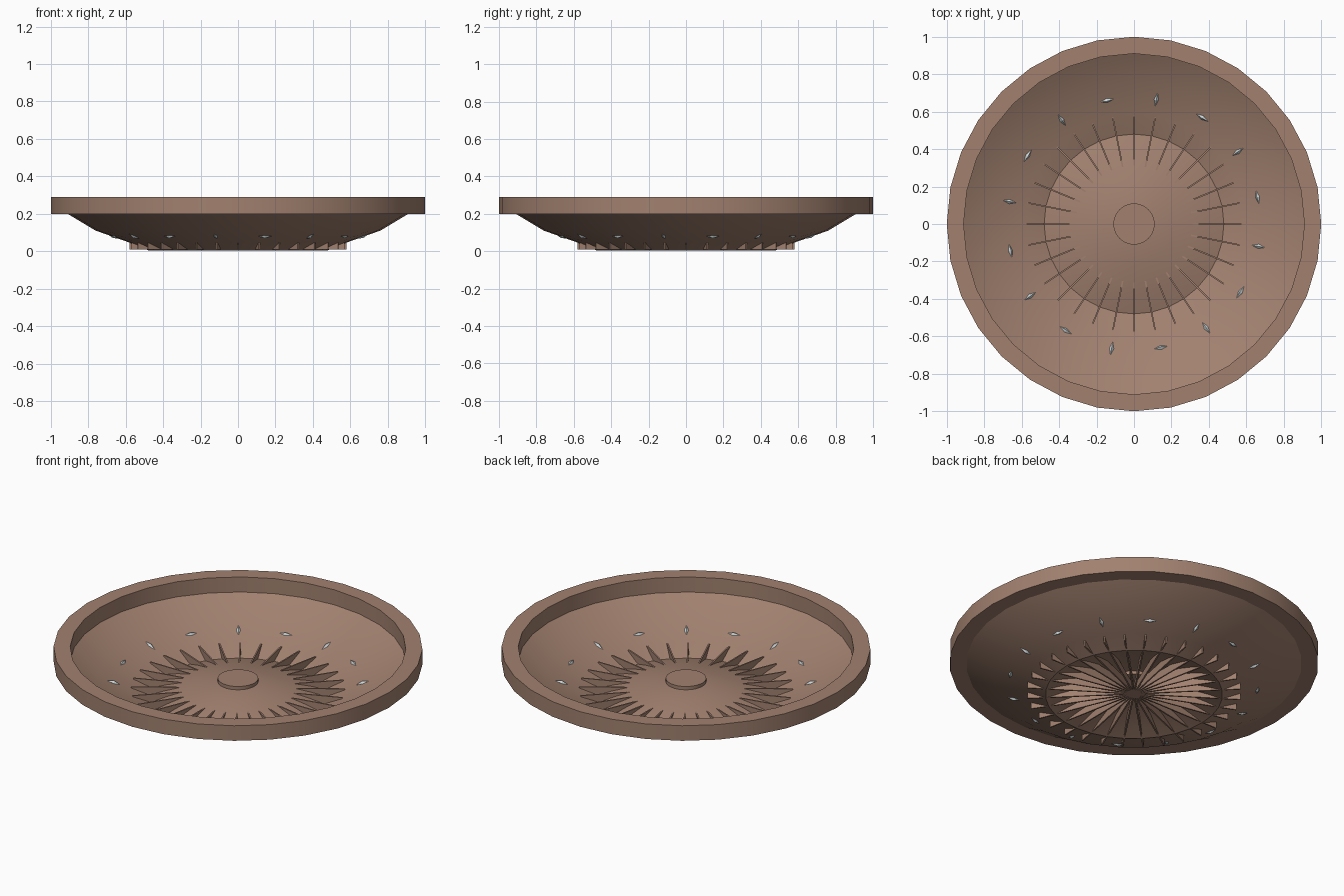
import bpy, bmesh, math
from mathutils import Matrix, Vector

cube = bpy.data.objects.get("Cube")
if cube:
    bpy.data.objects.remove(cube, do_unlink=True)

SIDES = 32


def make_material(name, color):
    mat = bpy.data.materials.new(name)
    mat.use_nodes = True
    mat.diffuse_color = color
    mat.node_tree.nodes["Principled BSDF"].inputs["Base Color"].default_value = color
    return mat


brown = make_material("clay brown", (0.36, 0.22, 0.16, 1))
silver = make_material("pale silver", (0.62, 0.68, 0.69, 1))


def add_object(name, bm, mat, smooth_angle=None):
    mesh = bpy.data.meshes.new(name)
    bm.to_mesh(mesh)
    bm.free()
    obj = bpy.data.objects.new(name, mesh)
    bpy.context.collection.objects.link(obj)
    mesh.materials.append(mat)
    if smooth_angle:
        bpy.ops.object.select_all(action="DESELECT")
        obj.select_set(True)
        bpy.context.view_layer.objects.active = obj
        bpy.ops.object.shade_smooth_by_angle(angle=math.radians(smooth_angle))
    return obj


def lathe(name, profile, mat, closed=False, smooth_angle=30):
    """Spin an (r, z) profile around the z axis."""
    bm = bmesh.new()
    verts = [bm.verts.new((r, 0, z)) for r, z in profile]
    pairs = list(zip(verts, verts[1:]))
    if closed:
        pairs.append((verts[-1], verts[0]))
    edges = [bm.edges.new(p) for p in pairs]
    bmesh.ops.spin(bm, geom=verts + edges, cent=(0, 0, 0), axis=(0, 0, 1),
                   angle=math.tau, steps=SIDES, use_merge=True)
    bmesh.ops.remove_doubles(bm, verts=bm.verts, dist=0.0005)
    bmesh.ops.recalc_face_normals(bm, faces=bm.faces)
    if not closed and sum(f.normal.z for f in bm.faces) < 0:
        bmesh.ops.reverse_faces(bm, faces=bm.faces)
    return add_object(name, bm, mat, smooth_angle)


# Heavy raised rim
lathe("rim", [(1, 0.2), (1, 0.29), (0.91, 0.29), (0.91, 0.2)], brown, closed=True)

# Thin sloping bowl, and the raised dome in its middle
lathe("bowl", [(0.91, 0.2), (0.76, 0.11), (0.59, 0.05), (0.48, 0.005)], brown)
lathe("centre_dome", [(0.48, 0.005), (0.4, 0.03), (0.32, 0.05), (0.22, 0.073),
                      (0.11, 0.09), (0, 0.095)], brown)

# Round cap on the dome
bm = bmesh.new()
bmesh.ops.create_cone(bm, cap_ends=True, segments=SIDES, radius1=0.11, radius2=0.11,
                      depth=0.04, matrix=Matrix.Translation((0, 0, 0.09)))
add_object("centre_cap", bm, brown, 30)

# Radial fins running through the floor, each one spanning the full diameter
bm = bmesh.new()
for i in range(SIDES // 2):
    turn = Matrix.Rotation(math.tau * i / SIDES, 4, "Z")
    shape = Matrix.Translation((0, 0, 0.03)) @ Matrix.Diagonal((1.16, 0.008, 0.044, 1))
    bmesh.ops.create_cube(bm, size=1, matrix=turn @ shape)
add_object("radial_fins", bm, brown)

# Ring of small diamonds set in the slope, alternately crosswise and lengthwise
COUNT = 16
bm = bmesh.new()
for i in range(COUNT):
    turn = Matrix.Rotation(math.radians(12.3) + math.tau * i / COUNT, 4, "Z")
    tilt = Matrix.Rotation(-math.radians(19), 4, "Y")
    spin = Matrix.Rotation(math.radians(0 if i % 2 else 90), 4, "Z")
    place = turn @ Matrix.Translation((0.675, 0, 0.081)) @ tilt @ spin
    size = Vector((0.038, 0.012, 0.012))
    ends = [[bm.verts.new(place @ (Vector([s * size[a] if k == a else 0 for k in range(3)])))
             for s in (1, -1)] for a in range(3)]
    for x in ends[0]:
        for y in ends[1]:
            for z in ends[2]:
                bm.faces.new((x, y, z))
bmesh.ops.recalc_face_normals(bm, faces=bm.faces)
add_object("diamond_studs", bm, silver)
